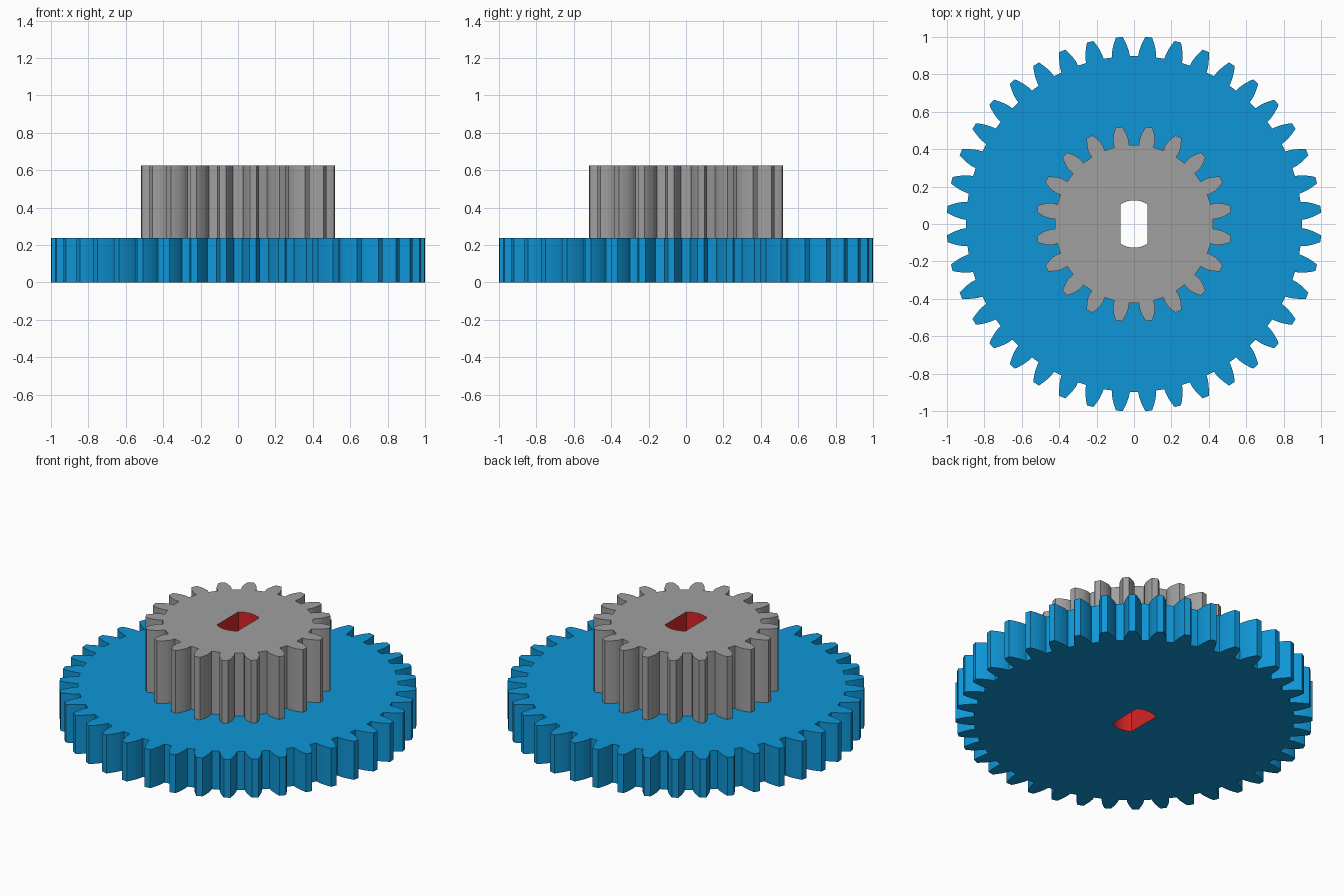
import bpy, bmesh, math
from mathutils import Vector

if "Cube" in bpy.data.objects:
    bpy.data.objects.remove(bpy.data.objects["Cube"])

MODULE = 0.0477
PRESSURE = math.radians(20)
Z_STEP, Z_TOP = 0.238, 0.626


def material(name, rgb):
    m = bpy.data.materials.new(name)
    m.diffuse_color = (*rgb, 1)
    m.use_nodes = True
    m.node_tree.nodes["Principled BSDF"].inputs["Base Color"].default_value = m.diffuse_color
    return m


blue = material("blue", (0.0048, 0.305, 0.68))
grey = material("grey", (0.35, 0.35, 0.35))
red = material("red", (0.68, 0.018, 0.018))


def involute(a):
    return math.tan(a) - a


def gear_profile(teeth, root, tip, steps=5):
    """Counter-clockwise outline of a spur gear with involute flanks."""
    pitch_r = MODULE * teeth / 2
    base = pitch_r * math.cos(PRESSURE)
    start = max(root, base)
    flank = []
    for i in range(steps):
        r = start + (tip - start) * i / (steps - 1)
        half = math.pi / (2 * teeth) + involute(PRESSURE) - involute(math.acos(min(1, base / r)))
        flank.append((r, half))
    if root < start - 0.004:                      # straight foot below the base circle
        flank.insert(0, (root, flank[0][1]))
    tooth = [(r, -h) for r, h in flank] + [(r, h) for r, h in reversed(flank)]
    pts = []
    for k in range(teeth):
        mid = (k + 0.5) * 2 * math.pi / teeth
        pts += [(r * math.cos(mid + a), r * math.sin(mid + a)) for r, a in tooth]
    return pts


def axle_profile(radius=0.127, half_width=0.071, steps=8):
    """Round hole with two flat sides."""
    a0 = math.acos(half_width / radius)
    arc = [a0 + (math.pi - 2 * a0) * i / steps for i in range(steps + 1)]
    return [(radius * math.cos(a + s), radius * math.sin(a + s)) for s in (0, math.pi) for a in arc]


def ring(bm, pts, z):
    return [bm.verts.new((x, y, z)) for x, y in pts]


def walls(bm, low, high, mat, inward=False):
    n = len(low)
    for i in range(n):
        j = (i + 1) % n
        quad = [low[i], low[j], high[j], high[i]]
        bm.faces.new(quad[::-1] if inward else quad).material_index = mat


def cap(bm, loops, up):
    """Flat face between an outer and an inner loop."""
    edges = []
    for loop in loops:
        for a, b in zip(loop, loop[1:] + loop[:1]):
            edges.append(bm.edges.get((a, b)) or bm.edges.new((a, b)))
    res = bmesh.ops.triangle_fill(bm, edges=edges, use_beauty=True, normal=Vector((0, 0, up)))
    for f in res["geom"]:
        if isinstance(f, bmesh.types.BMFace):
            f.normal_update()
            if f.normal.z * up < 0:
                f.normal_flip()
            f.material_index = 0


def gear(name, outline, z0, z1, body, bottom=False, seat=None):
    bm = bmesh.new()
    out_low, out_high = ring(bm, outline, z0), ring(bm, outline, z1)
    hole_low, hole_high = ring(bm, axle, z0), ring(bm, axle, z1)
    walls(bm, out_low, out_high, 0)
    walls(bm, hole_low, hole_high, 1, inward=True)
    if bottom:
        cap(bm, [out_low, hole_low], -1)
    # top face stops at the gear seated on it, or at the axle hole
    cap(bm, [out_high, ring(bm, seat, z1) if seat else hole_high], 1)
    mesh = bpy.data.meshes.new(name)
    bm.to_mesh(mesh)
    bm.free()
    mesh.materials.append(body)
    mesh.materials.append(red)
    ob = bpy.data.objects.new(name, mesh)
    bpy.context.collection.objects.link(ob)
    return ob


axle = axle_profile()
large = gear_profile(40, 0.898, 1.0019)
small = gear_profile(20, 0.423, 0.5235)

# Wide lower gear and narrow upper gear sharing one axle hole
gear("large_gear", large, 0, Z_STEP, blue, bottom=True, seat=small)
gear("small_gear", small, Z_STEP, Z_TOP, grey)
